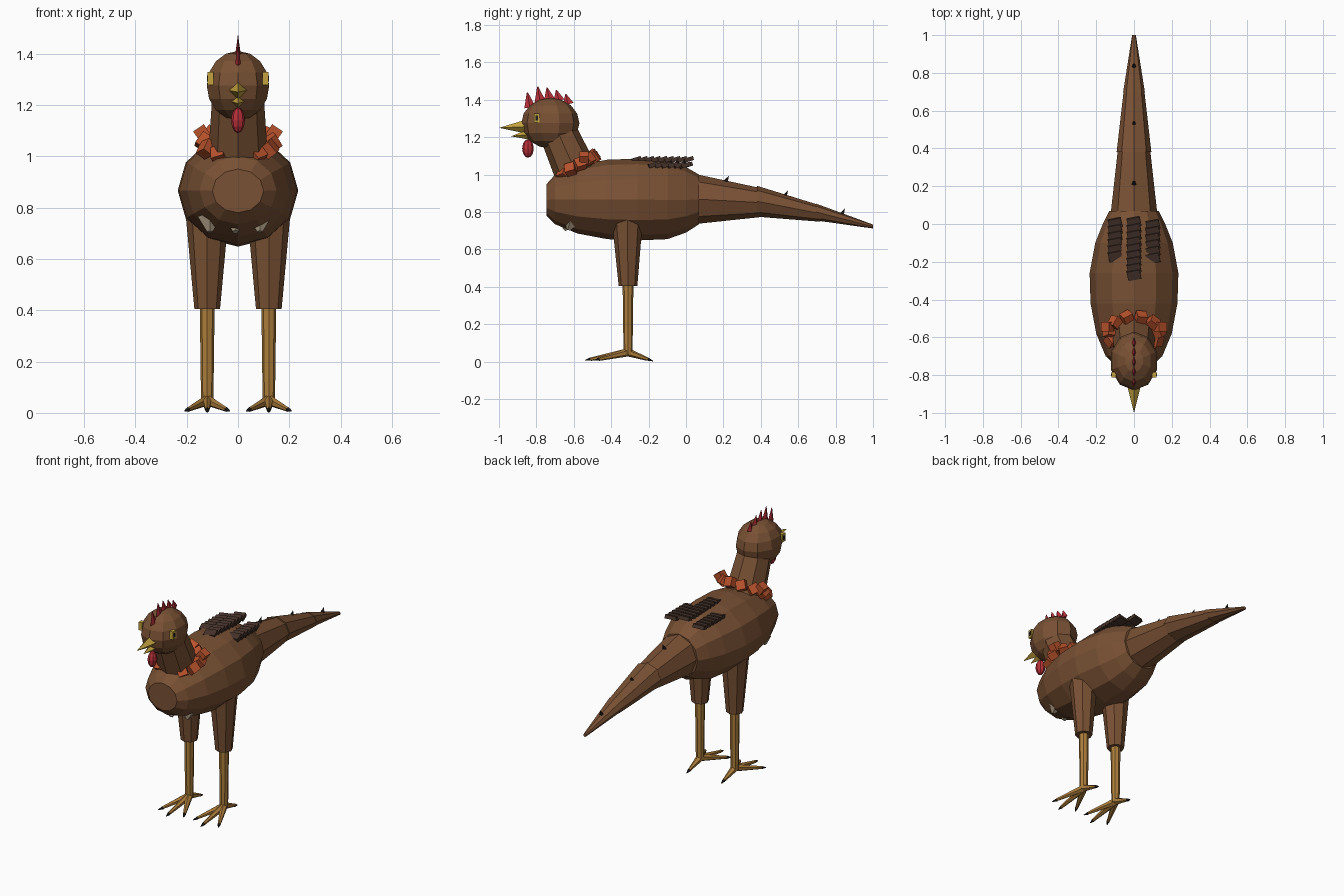
import bpy, bmesh, math
from mathutils import Vector, Matrix

if "Cube" in bpy.data.objects:
    bpy.data.objects.remove(bpy.data.objects["Cube"])


def material(name, *rgb):
    m = bpy.data.materials.new(name)
    m.use_nodes = True
    m.diffuse_color = (*rgb, 1)
    m.node_tree.nodes["Principled BSDF"].inputs["Base Color"].default_value = (*rgb, 1)
    return m


BROWN = material("brown plumage", 0.19, 0.082, 0.034)
DARK = material("dark feather", 0.06, 0.033, 0.023)
ORANGE = material("orange collar", 0.48, 0.085, 0.025)
RED = material("comb red", 0.48, 0.03, 0.04)
YELLOW = material("beak yellow", 0.56, 0.37, 0.05)
LEG = material("leg ochre", 0.42, 0.21, 0.045)
BLACK = material("claw black", 0.015, 0.013, 0.012)
PALE = material("pale breast", 0.36, 0.29, 0.2)


def finish(bm, name, mat):
    bmesh.ops.recalc_face_normals(bm, faces=bm.faces)
    me = bpy.data.meshes.new(name)
    bm.to_mesh(me)
    bm.free()
    me.materials.append(mat)
    ob = bpy.data.objects.new(name, me)
    bpy.context.collection.objects.link(ob)
    return ob


def loft(name, sections, sides, mat):
    """Skin ellipses along y; each section is (y, bottom, top, half width)."""
    bm = bmesh.new()
    rings = []
    for y, lo, hi, w in sections:
        ring = []
        for i in range(sides):
            a = math.tau * i / sides
            ring.append(bm.verts.new((w * math.cos(a), y, (lo + hi) / 2 + (hi - lo) / 2 * math.sin(a))))
        rings.append(ring)
    for a, b in zip(rings, rings[1:]):
        for i in range(sides):
            j = (i + 1) % sides
            bm.faces.new((a[i], a[j], b[j], b[i]))
    bm.faces.new(rings[0])
    bm.faces.new(rings[-1])
    return finish(bm, name, mat)


def cone(name, p, q, r1, r2, sides, mat, squash=1.0):
    """Tapered prism from p to q; squash narrows it in x."""
    p, q = Vector(p), Vector(q)
    bm = bmesh.new()
    bmesh.ops.create_cone(bm, cap_ends=True, segments=sides, radius1=r1, radius2=r2, depth=(q - p).length)
    turn = (q - p).to_track_quat('Z', 'Y').to_matrix().to_4x4()
    bm.transform(Matrix.Translation((p + q) / 2) @ Matrix.Diagonal((squash, 1, 1, 1)) @ turn)
    return finish(bm, name, mat)


def ball(name, loc, size, segs, rings, mat):
    bm = bmesh.new()
    bmesh.ops.create_uvsphere(bm, u_segments=segs, v_segments=rings, radius=1)
    bm.transform(Matrix.Translation(loc) @ Matrix.Diagonal((*size, 1)))
    return finish(bm, name, mat)


def box(name, loc, size, mat, rot=None):
    bm = bmesh.new()
    bmesh.ops.create_cube(bm, size=1)
    bm.transform(Matrix.Translation(loc) @ (rot or Matrix()) @ Matrix.Diagonal((*size, 1)))
    return finish(bm, name, mat)


# Body, neck and head
loft("body", [(-0.745, 0.78, 0.95, 0.1), (-0.70, 0.735, 1.0, 0.15), (-0.58, 0.685, 1.05, 0.2),
              (-0.42, 0.655, 1.08, 0.23), (-0.26, 0.648, 1.085, 0.235), (-0.1, 0.655, 1.075, 0.205),
              (0, 0.69, 1.04, 0.165), (0.07, 0.735, 1.0, 0.13)], 12, BROWN)
cone("neck", (0, -0.57, 0.97), (0, -0.69, 1.24), 0.118, 0.1, 8, BROWN)
ball("head", (0, -0.725, 1.275), (0.128, 0.155, 0.135), 10, 8, BROWN)

# Three-piece tail with small spikes on top
loft("tail_base", [(0.04, 0.735, 1.005, 0.125), (0.39, 0.772, 0.93, 0.086)], 8, BROWN)
loft("tail_middle", [(0.38, 0.775, 0.94, 0.092), (0.72, 0.748, 0.835, 0.053)], 8, BROWN)
loft("tail_tip", [(0.695, 0.755, 0.845, 0.058), (1.0, 0.712, 0.733, 0.01)], 8, BROWN)
for y, z in ((0.22, 0.955), (0.535, 0.875), (0.84, 0.78)):
    cone("tail_spike", (0, y - 0.01, z), (0, y + 0.01, z + 0.04), 0.016, 0, 5, BLACK)

# Beak, wattle and comb
cone("upper_beak", (0, -0.85, 1.257), (0, -1.0, 1.25), 0.038, 0, 4, YELLOW)
cone("lower_beak", (0, -0.84, 1.215), (0, -0.935, 1.205), 0.028, 0, 4, YELLOW)
ball("wattle", (0, -0.845, 1.14), (0.027, 0.031, 0.05), 8, 6, RED)
for y, top in ((-0.84, 1.44), (-0.785, 1.47), (-0.735, 1.465), (-0.685, 1.452), (-0.635, 1.43)):
    base = 1.275 + 0.125 * math.sqrt(1 - ((y + 0.725) / 0.155) ** 2)
    cone("comb_point", (0, y + 0.005, base), (0, y - 0.008, top), 0.03, 0.003, 4, RED, 0.35)

# Collar: a tilted ring of blocks, higher at the back
for i in range(11):
    a = math.tau * (i + 0.5) / 11
    loc = (0.135 * math.sin(a), -0.58 + 0.09 * math.cos(a), 1.05 + 0.05 * math.cos(a))
    if math.cos(a) > -0.85:
        rot = Matrix.Rotation(-a, 4, 'Z') @ Matrix.Rotation(0.6, 4, 'X') @ Matrix.Rotation(0.35, 4, 'Y')
        box("collar_feather", loc, (0.055, 0.045, 0.055), ORANGE, rot)
for s in (-1, 1):
    box("collar_feather_upper", (s * 0.14, -0.545, 1.09), (0.05, 0.05, 0.05), ORANGE,
        Matrix.Rotation(s * 0.6, 4, 'Y'))

# Overlapping back feathers in three rows
for x, start, z in ((-0.1, -0.17, 1.05), (0, -0.27, 1.08), (0.1, -0.18, 1.05)):
    count = round((0.03 - start) / 0.035)
    for i in range(count):
        rot = Matrix.Rotation(0.3, 4, 'X') @ Matrix.Rotation(0.2, 4, 'Z')
        box("back_feather", (x, start + 0.035 * i, z), (0.07, 0.05, 0.022), DARK, rot)

# Pale feather tips on the lower breast
for x in (-0.11, -0.01, 0.085):
    cone("breast_feather", (x, -0.60, 0.76), (x, -0.655 + abs(x) * 0.3, 0.705), 0.05, 0.012, 5, PALE)

# Paired parts: eyes, legs and feet
for side, s in (("right", -1), ("left", 1)):
    box(side + "_eye", (s * 0.107, -0.798, 1.303), (0.022, 0.03, 0.05), YELLOW)
    box(side + "_pupil", (s * 0.118, -0.798, 1.303), (0.006, 0.013, 0.025), BLACK)
    x = s * 0.12
    cone(side + "_thigh", (x, -0.315, 0.86), (x, -0.31, 0.405), 0.092, 0.05, 8, BROWN)
    cone(side + "_shin", (x, -0.31, 0.42), (x, -0.31, 0.04), 0.029, 0.024, 8, LEG)
    ankle = Vector((x, -0.31, 0.05))
    for dx, y in ((-0.075, -0.465), (0, -0.51), (0.075, -0.465), (0, -0.205)):
        tip = Vector((x + dx, y, 0.013))
        cone(side + "_toe", ankle, tip, 0.022, 0.009, 6, LEG)
        cone(side + "_claw", tip, tip + (tip - ankle).normalized() * 0.03, 0.01, 0.002, 5, BLACK)
